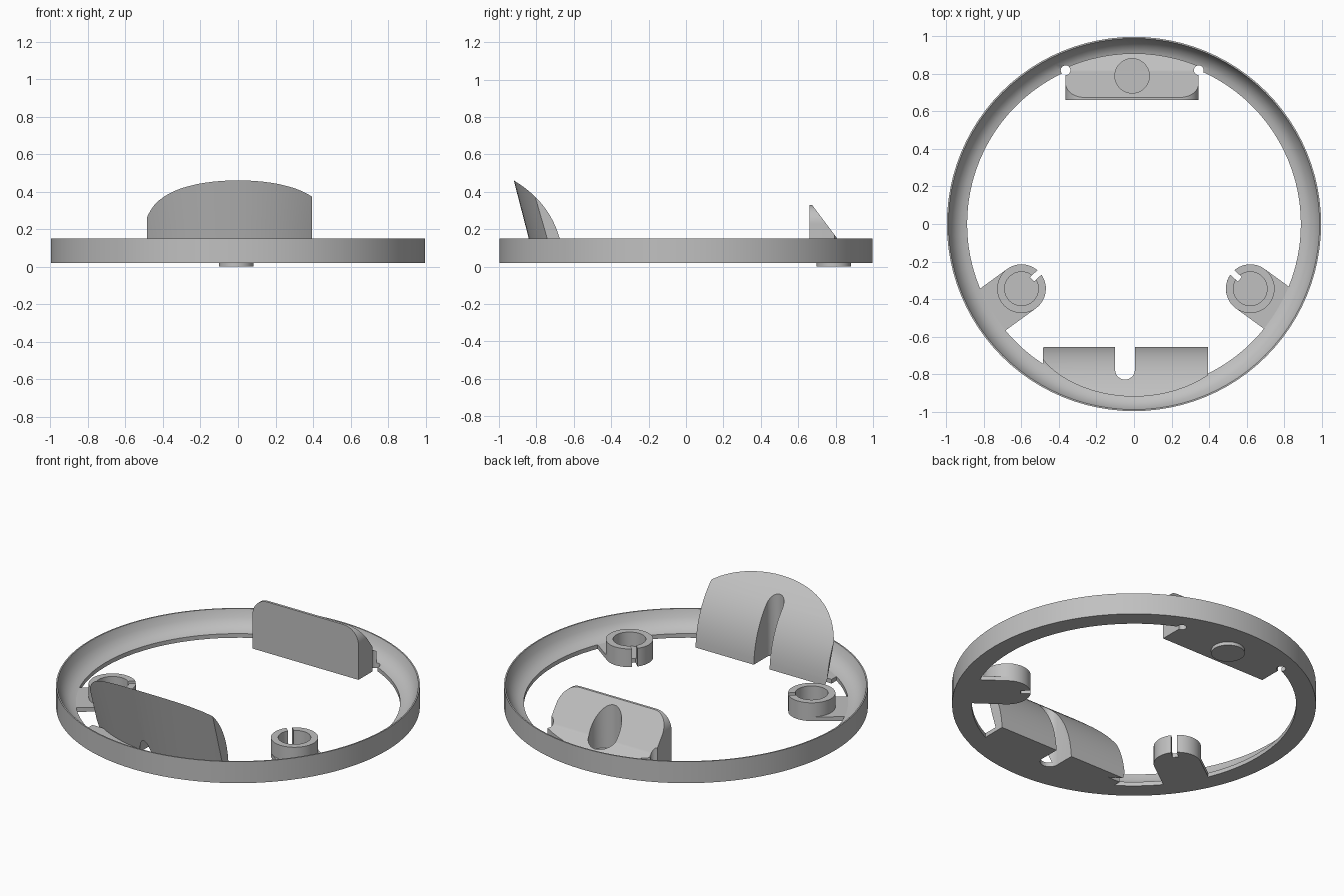
import bpy, bmesh, math
from mathutils import Matrix

cube = bpy.data.objects.get("Cube")
if cube:
    bpy.data.objects.remove(cube)

grey = bpy.data.materials.new("plain grey")
grey.use_nodes = True
grey.diffuse_color = (0.53, 0.53, 0.53, 1)
grey.node_tree.nodes["Principled BSDF"].inputs["Base Color"].default_value = (0.53, 0.53, 0.53, 1)

BASE = 0.02      # underside of the ring
FLOOR = 0.045    # top of the thin plates


def make(name, bm):
    bmesh.ops.recalc_face_normals(bm, faces=bm.faces[:])
    mesh = bpy.data.meshes.new(name)
    bm.to_mesh(mesh)
    bm.free()
    mesh.materials.append(grey)
    ob = bpy.data.objects.new(name, mesh)
    bpy.context.collection.objects.link(ob)
    return ob


def prism(name, points, low, high, axis="z"):
    """Extrude a 2D outline along an axis: (x,y) for z, (y,z) for x, (x,z) for y."""
    place = {"z": lambda a, b, d: (a, b, d),
             "x": lambda a, b, d: (d, a, b),
             "y": lambda a, b, d: (a, d, b)}[axis]
    bm = bmesh.new()
    rows = [[bm.verts.new(place(a, b, d)) for a, b in points] for d in (low, high)]
    n = len(points)
    bm.faces.new(rows[0])
    bm.faces.new(rows[1][::-1])
    for i in range(n):
        j = (i + 1) % n
        bm.faces.new((rows[0][i], rows[0][j], rows[1][j], rows[1][i]))
    return make(name, bm)


def cone(name, x, y, low, high, r1, r2=None, segments=48):
    bm = bmesh.new()
    bmesh.ops.create_cone(bm, cap_ends=True, segments=segments, radius1=r1,
                          radius2=r2 or r1, depth=high - low,
                          matrix=Matrix.Translation((x, y, (low + high) / 2)))
    return make(name, bm)


def arc(cx, cy, r, start, end, steps=12):
    angles = [math.radians(start + (end - start) * i / steps) for i in range(steps + 1)]
    return [(cx + r * math.cos(a), cy + r * math.sin(a)) for a in angles]


def boolean(ob, tool, operation="DIFFERENCE", keep=False):
    mod = ob.modifiers.new("cut", "BOOLEAN")
    mod.operation, mod.object, mod.solver = operation, tool, "EXACT"
    bpy.context.view_layer.objects.active = ob
    bpy.ops.object.modifier_apply(modifier=mod.name)
    if not keep:
        bpy.data.objects.remove(tool)


# Ring with a dished inner wall
bm = bmesh.new()
profile = [(0.89, BASE), (0.998, BASE), (0.998, 0.15), (0.99, 0.15),
           (0.975, 0.105), (0.95, 0.073), (0.92, 0.052), (0.89, FLOOR)]
SEG = 96
loops = []
for i in range(SEG):
    a = math.tau * i / SEG
    loops.append([bm.verts.new((r * math.cos(a), r * math.sin(a), z)) for r, z in profile])
for i in range(SEG):
    p, q = loops[i], loops[(i + 1) % SEG]
    for j in range(len(profile)):
        k = (j + 1) % len(profile)
        bm.faces.new((p[j], q[j], q[k], p[k]))
ring = make("ring", bm)

# Tall front fin: curved back, conical front face, notched in the middle
LEFT, RIGHT = -0.485, 0.395
p0, p1, p2 = (-0.655, BASE), (-0.67, 0.31), (-0.92, 0.46)
curve = []
for i in range(17):
    t = i / 16
    curve.append(tuple((1 - t) ** 2 * a + 2 * t * (1 - t) * b + t * t * c
                       for a, b, c in zip(p0, p1, p2)))
fin = prism("front_fin", curve + [(-1.0, 0.5), (-1.0, BASE)], LEFT, RIGHT, "x")
boolean(fin, cone("fin_limit", 0, 0, BASE, 0.52, 0.807, 0.936, 128), "INTERSECT")
plate = prism("fin_plate", [(LEFT, -0.7), (RIGHT, -0.7), (RIGHT, -1), (LEFT, -1)], BASE, FLOOR)
boolean(plate, cone("plate_limit", 0, 0, 0, 0.2, 0.93, segments=SEG), "INTERSECT")
notch = prism("notch", arc(-0.048, -0.777, 0.053, 180, 360) + [(0.005, -0.5), (-0.101, -0.5)], -0.1, 0.7)
boolean(fin, notch, keep=True)
boolean(plate, notch)

# Back pad: upright front face, sloping back, rounded upper corners
LEFT, RIGHT, TOP, ROUND = -0.365, 0.345, 0.328, 0.1
pad = prism("back_pad", [(0.66, BASE), (0.66, TOP), (0.675, TOP), (0.82, 0.135),
                         (0.93, 0.075), (0.93, BASE)], LEFT, RIGHT, "x")
outline = ([(LEFT, 0), (RIGHT, 0)] + arc(RIGHT - ROUND, TOP - ROUND, ROUND, 0, 90)
           + arc(LEFT + ROUND, TOP - ROUND, ROUND, 90, 180))
boolean(pad, prism("corner_limit", outline, 0.5, 1, "y"), "INTERSECT")
boolean(pad, cone("pad_limit", 0, 0, -0.1, 0.6, 0.91, segments=SEG), "INTERSECT")
boolean(pad, cone("pocket", -0.01, 0.79, 0.03, 0.6, 0.092))
for x in (LEFT, RIGHT):
    hole = cone("relief_hole", x, 0.82, -0.1, 0.6, 0.026, segments=24)
    boolean(pad, hole, keep=True)
    boolean(ring, hole)
pin = cone("bottom_pin", -0.01, 0.79, 0, 0.03, 0.092)

# Two split sockets on arms that reach the ring
parts = [ring, fin, plate, pad, pin]
for side, label in ((1, "left"), (-1, "right")):
    cx, cy = 0.01 + 0.61 * side, -0.345
    socket = cone(label + "_socket", cx, cy, BASE, 0.13, 0.13)
    boolean(socket, cone("bore", cx, cy, FLOOR, 0.3, 0.09))

    def along(points, turn):
        """Turn local points about the socket centre, mirrored by side."""
        c, s = math.cos(math.radians(turn)), math.sin(math.radians(turn))
        return [(cx + side * (u * c - v * s), cy + u * s + v * c) for u, v in points]

    arm = prism(label + "_arm", along(arc(0, 0, 0.13, 90, 270, 24)
                                      + [(0.4, -0.13), (0.4, 0.13)], -36), BASE, FLOOR)
    boolean(arm, cone("arm_limit", 0, 0, -0.1, 0.3, 0.93, segments=SEG), "INTERSECT")
    split = prism("split", along([(0.075, -0.016), (0.2, -0.016), (0.2, 0.016),
                                  (0.075, 0.016)], 138), -0.1, 0.4)
    boolean(socket, split, keep=True)
    boolean(arm, split)
    parts += [socket, arm]

# Smooth curved walls, keep creases crisp
bpy.ops.object.select_all(action="DESELECT")
for ob in parts:
    ob.select_set(True)
bpy.context.view_layer.objects.active = ring
bpy.ops.object.shade_smooth_by_angle(angle=math.radians(30))
